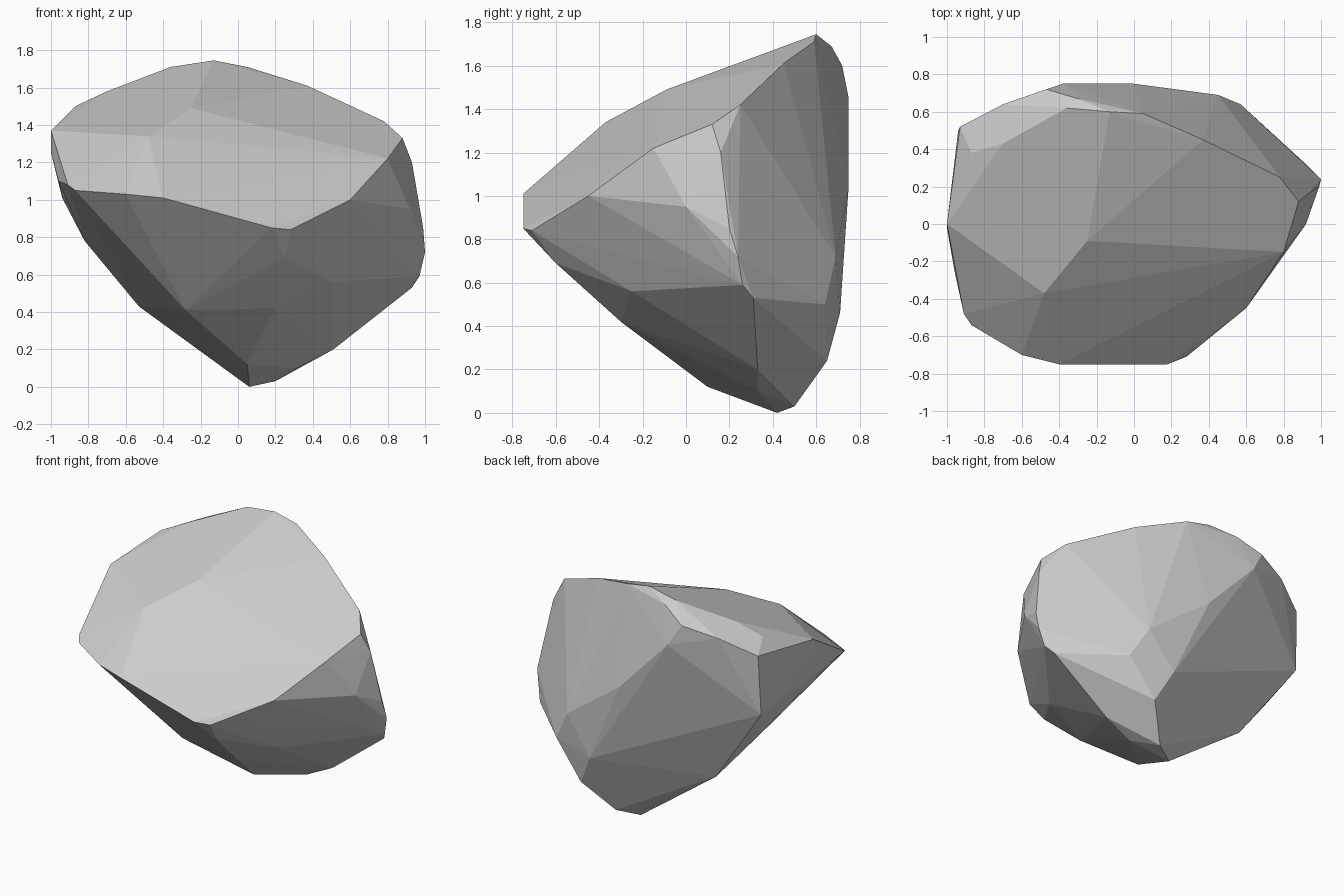
import bpy, bmesh
from math import radians

# Key corners of the stone, grouped by the edge they sit on
crest = [(-.13, .6, 1.745), (.05, .59, 1.71), (.37, .45, 1.61), (.78, .25, 1.42),
         (-.36, .62, 1.71), (-.3, .67, 1.69), (-.47, .72, 1.6), (-.7, .64, 1.54),
         (-.7, .43, 1.58), (-.87, .38, 1.5), (-.93, .52, 1.43)]
top_slope = [(-.25, -.09, 1.49), (-.48, -.37, 1.34), (.88, .12, 1.33), (.8, -.15, 1.22)]
left_rim = [(-1, 0, 1.37), (-1, -.02, 1.25), (-.94, .5, 1.01), (-.96, -.25, 1.1),
            (-.91, -.48, 1.08), (-.87, -.54, 1.05), (-.82, .33, .78)]
front_lip = [(-.6, -.7, 1.03), (-.4, -.75, 1.01), (.18, -.75, .85), (.28, -.71, .84),
             (.6, -.45, 1.0), (.25, -.6, .69)]
right_end = [(.93, .16, 1.2), (.99, .2, .85), (1, .24, .72), (.97, .26, .59),
             (.93, .31, .53), (.92, 0, .95), (.78, -.2, .98), (.5, -.25, .56)]
base = [(.06, .42, 0), (.2, .5, .03), (.31, .33, .1), (.51, .33, .2), (.05, .1, .12),
        (.2, -.3, .42), (-.28, -.22, .41), (-.53, .42, .43), (.37, .65, .24)]
back = [(-.38, .75, 1.45), (0, .75, 1.05), (.26, .71, .46), (.45, .69, .72), (.57, .64, .5)]

bm = bmesh.new()
for p in crest + top_slope + left_rim + front_lip + right_end + base + back:
    bm.verts.new(p)

# Wrap the corners in a closed skin and drop anything left inside
bmesh.ops.convex_hull(bm, input=bm.verts[:])
bmesh.ops.delete(bm, geom=[v for v in bm.verts if not v.link_faces], context='VERTS')

# Merge nearly coplanar triangles into broad facets
bmesh.ops.dissolve_limit(bm, angle_limit=radians(2), verts=bm.verts[:], edges=bm.edges[:])
bmesh.ops.recalc_face_normals(bm, faces=bm.faces[:])

mesh = bpy.data.meshes.new("boulder")
bm.to_mesh(mesh)
bm.free()
boulder = bpy.data.objects.new("boulder", mesh)
bpy.context.collection.objects.link(boulder)
